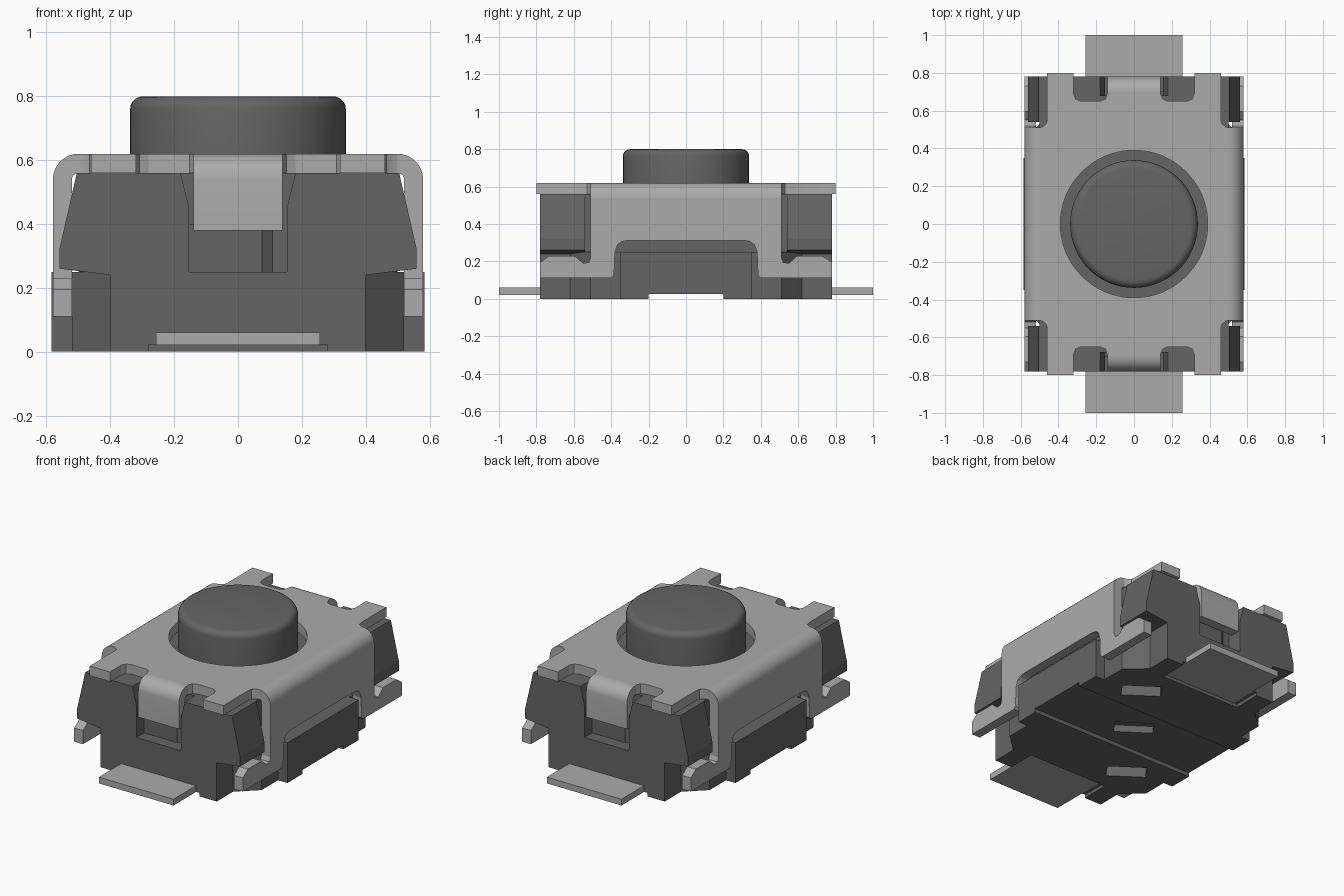
import bpy, bmesh, math
from mathutils import Matrix

if "Cube" in bpy.data.objects:
    bpy.data.objects.remove(bpy.data.objects["Cube"], do_unlink=True)


def material(name, v):
    m = bpy.data.materials.new(name)
    m.use_nodes = True
    m.diffuse_color = (v, v, v, 1)
    bsdf = m.node_tree.nodes["Principled BSDF"]
    bsdf.inputs["Base Color"].default_value = (v, v, v, 1)
    bsdf.inputs["Roughness"].default_value = 0.6
    return m


plastic = material("dark grey plastic", 0.13)
metal = material("light grey metal", 0.41)


def finish(name, bm, mat, smooth=False):
    bmesh.ops.recalc_face_normals(bm, faces=bm.faces)
    me = bpy.data.meshes.new(name)
    bm.to_mesh(me)
    bm.free()
    ob = bpy.data.objects.new(name, me)
    bpy.context.collection.objects.link(ob)
    me.materials.append(mat)
    if smooth:
        activate(ob)
        bpy.ops.object.shade_smooth_by_angle(angle=math.radians(35))
    return ob


def activate(ob):
    bpy.ops.object.select_all(action='DESELECT')
    ob.select_set(True)
    bpy.context.view_layer.objects.active = ob


def prism(name, pts, axis, a, b, mat, smooth=False):
    """Extrude a closed 2D outline along an axis from a to b."""
    place = {'X': lambda p, t: (t, p[0], p[1]),
             'Y': lambda p, t: (p[0], t, p[1]),
             'Z': lambda p, t: (p[0], p[1], t)}[axis]
    bm = bmesh.new()
    lo = [bm.verts.new(place(p, a)) for p in pts]
    hi = [bm.verts.new(place(p, b)) for p in pts]
    bm.faces.new(lo)
    bm.faces.new(hi)
    n = len(pts)
    for i in range(n):
        j = (i + 1) % n
        bm.faces.new((lo[i], lo[j], hi[j], hi[i]))
    return finish(name, bm, mat, smooth)


def box(name, x0, x1, y0, y1, z0, z1, mat):
    return prism(name, [(x0, y0), (x1, y0), (x1, y1), (x0, y1)], 'Z', z0, z1, mat)


def cylinder(name, r, z0, z1, mat, bevel=0.0):
    bm = bmesh.new()
    bmesh.ops.create_cone(bm, cap_ends=True, segments=72, radius1=r, radius2=r,
                          depth=z1 - z0,
                          matrix=Matrix.Translation((0, 0, (z0 + z1) / 2)))
    if bevel:
        top = [e for e in bm.edges if all(v.co.z > z1 - 1e-4 for v in e.verts)]
        bmesh.ops.bevel(bm, geom=top, offset=bevel, segments=5,
                        profile=0.5, affect='EDGES')
    return finish(name, bm, mat, True)


def cut(ob, cutter):
    mod = ob.modifiers.new("cut", 'BOOLEAN')
    mod.operation = 'DIFFERENCE'
    mod.solver = 'EXACT'
    mod.object = cutter
    activate(ob)
    bpy.ops.object.modifier_apply(modifier=mod.name)
    bpy.data.objects.remove(cutter, do_unlink=True)


def mirror(half):
    """Close a half outline by reflecting its first coordinate."""
    return half + [(-u, v) for u, v in reversed(half)]


def arc(cx, cz, r, a0, a1, n=8):
    return [(cx + r * math.cos(math.radians(a0 + (a1 - a0) * i / n)),
             cz + r * math.sin(math.radians(a0 + (a1 - a0) * i / n)))
            for i in range(n + 1)]


# Lower base with stepped corners and side blocks
quarter = [(0.40, 0.78), (0.40, 0.62), (0.52, 0.51), (0.52, 0.35), (0.585, 0.35)]
base = prism("base", mirror(quarter + [(x, -y) for x, y in reversed(quarter)]),
             'Z', 0, 0.25, plastic)

# Underside: cross groove, terminal notches and slanted slots
cut(base, box("groove_cutter", -1, 1, -0.2, 0.2, -0.1, 0.025, plastic))
for s in (-1, 1):
    y0, y1 = sorted((s * 0.6, s * 0.9))
    cut(base, box("notch_cutter", -0.28, 0.28, y0, y1, -0.1, 0.022, plastic))
for k in (-1, 0, 1):
    slot = box("slot_cutter", -0.115, 0.115, -0.055, 0.055, -0.1, 0.07, plastic)
    slot.data.transform(Matrix.Translation((0.27 * k, 0.39 * k, 0))
                        @ Matrix.Rotation(math.radians(-35), 4, 'Z'))
    cut(base, slot)

# Upper body under the cover
box("upper_body", -0.50, 0.50, -0.54, 0.54, 0.25, 0.56, plastic)

# End walls with flared shoulders and a central recess
flare = [(0.40, 0.24), (0.56, 0.26), (0.56, 0.32), (0.505, 0.56)]
recess = [(0.18, 0.56), (0.153, 0.45), (0.153, 0.25)]
for s, side in ((-1, "front"), (1, "back")):
    y0, y1 = sorted((s * 0.54, s * 0.68))
    prism(side + "_wall_inner", mirror(flare), 'Y', y0, y1, plastic)
    y0, y1 = sorted((s * 0.68, s * 0.78))
    half = [(0.153, 0.24)] + flare + recess[:2]
    for m, hand in ((-1, "right"), (1, "left")):
        prism(f"{side}_shoulder_{hand}", [(m * x, z) for x, z in half],
              'Y', y0, y1, plastic)
    # Small rib in the recess
    rib = [(-0.153, 0.68), (-0.153, 0.705), (0.075, 0.705), (0.108, 0.68)]
    prism(side + "_recess_rib", [(-s * x, s * y) for x, y in rib],
          'Z', 0.25, 0.40, plastic)
    # Flat terminal
    y0, y1 = sorted((s * 0.60, s * 1.0))
    box(side + "_terminal", -0.257, 0.257, y0, y1, 0.021, 0.06, metal)

# Cover top plate with ears, notches and a round hole
edge = ([(0.50, 0.51), (0.485, 0.515), (0.465, 0.53), (0.46, 0.55), (0.46, 0.80),
         (0.32, 0.80), (0.32, 0.69), (0.308, 0.662), (0.28, 0.65), (0.18, 0.65),
         (0.152, 0.662), (0.14, 0.69), (0.14, 0.70)])
back_edge = mirror(edge)
cover = prism("cover_top", back_edge + [(-x, -y) for x, y in back_edge],
              'Z', 0.56, 0.62, metal)
cut(cover, cylinder("hole_cutter", 0.39, 0.5, 0.7, metal))
activate(cover)
bpy.ops.object.shade_smooth_by_angle(angle=math.radians(20))

# Cover side walls with an arch and end strips, and their rounded bends
wall = [(0.51, 0.54), (0.51, 0.22), (0.52, 0.195), (0.55, 0.19), (0.595, 0.23),
        (0.73, 0.23), (0.78, 0.195), (0.78, 0.11), (0.40, 0.11), (0.385, 0.125),
        (0.38, 0.25), (0.365, 0.29), (0.345, 0.305), (0.31, 0.313)]
bend = arc(0.50, 0.54, 0.08, 0, 90) + arc(0.50, 0.54, 0.02, 90, 0)
for s, hand in ((-1, "right"), (1, "left")):
    x0, x1 = sorted((s * 0.52, s * 0.58))
    prism("cover_side_" + hand, mirror(wall), 'X', x0, x1, metal)
    prism("cover_bend_" + hand, [(s * x, z) for x, z in bend],
          'Y', -0.51, 0.51, metal, True)

# Bent tabs at both ends of the cover
tab = (arc(0.70, 0.54, 0.02, 90, 0) + [(0.72, 0.38), (0.78, 0.38)]
       + arc(0.70, 0.54, 0.08, 0, 90))
for s, side in ((-1, "front"), (1, "back")):
    prism(side + "_cover_tab", [(s * y, z) for y, z in tab],
          'X', -0.14, 0.14, metal, True)

# Push button
cylinder("button", 0.338, 0.55, 0.80, plastic, bevel=0.04)
